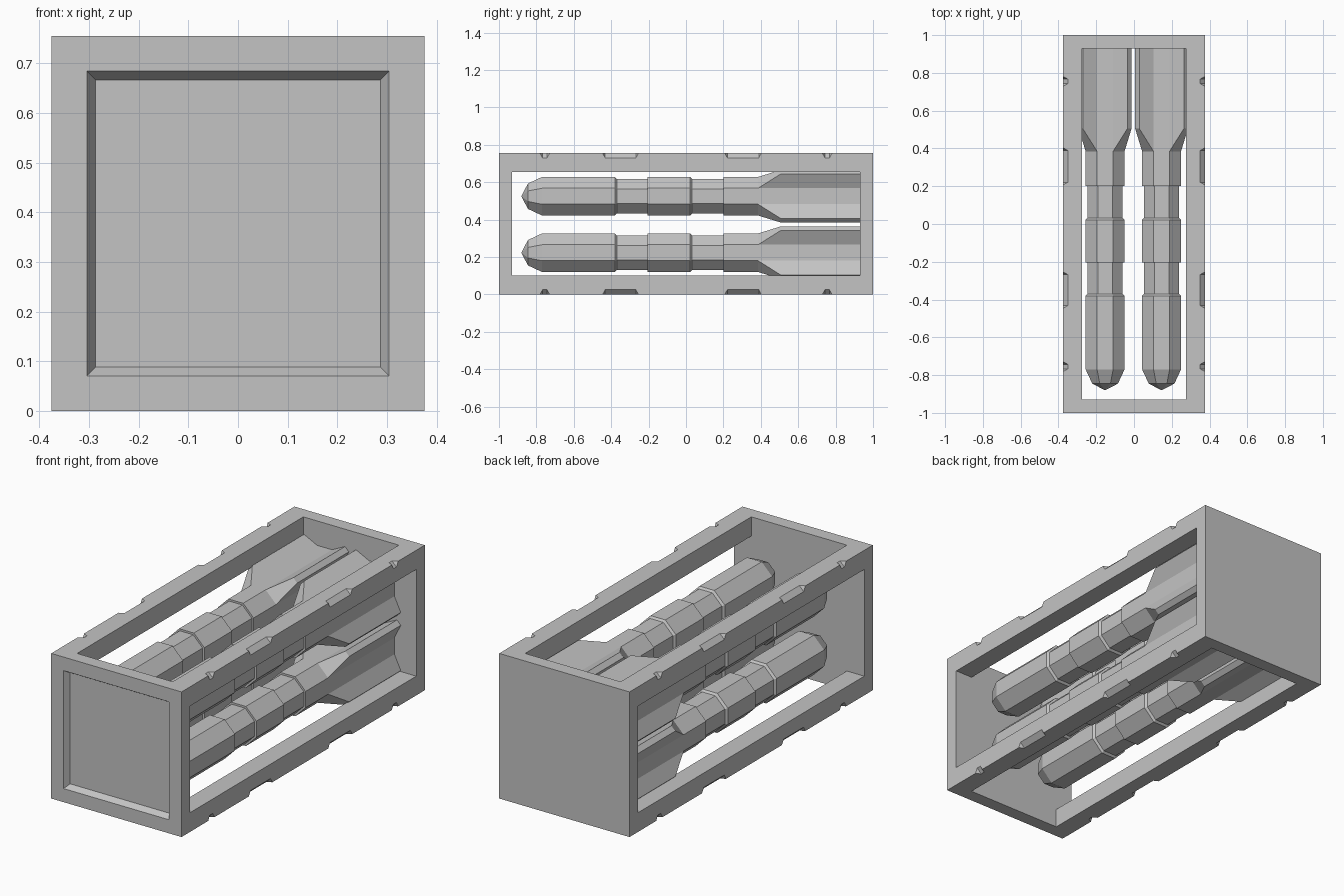
import bpy, bmesh, math

cube = bpy.data.objects.get("Cube")
if cube:
    bpy.data.objects.remove(cube, do_unlink=True)

grey = bpy.data.materials.new("plain grey")
grey.use_nodes = True
colour = (0.55, 0.55, 0.55, 1)
grey.diffuse_color = colour
grey.node_tree.nodes["Principled BSDF"].inputs["Base Color"].default_value = colour

W, H, L = 0.75, 0.755, 2.0      # crate width, height, length
RAIL, WALL = 0.1, 0.07          # corner rail and end wall thickness


def add_object(name, bm, location=(0, 0, 0)):
    bmesh.ops.recalc_face_normals(bm, faces=bm.faces)
    mesh = bpy.data.meshes.new(name)
    bm.to_mesh(mesh)
    bm.free()
    mesh.materials.append(grey)
    obj = bpy.data.objects.new(name, mesh)
    obj.location = location
    bpy.context.collection.objects.link(obj)
    return obj


def add_box(bm, size, centre):
    verts = bmesh.ops.create_cube(bm, size=1)["verts"]
    bmesh.ops.scale(bm, vec=size, verts=verts)
    bmesh.ops.translate(bm, vec=centre, verts=verts)


def loft(bm, sections):
    """Skin (y, outline) sections along y and cap both ends."""
    rings = [[bm.verts.new((x, y, z)) for x, z in pts] for y, pts in sections]
    for a, b in zip(rings, rings[1:]):
        for i in range(len(a)):
            j = (i + 1) % len(a)
            bm.faces.new((a[i], a[j], b[j], b[i]))
    bm.faces.new(rings[0])
    bm.faces.new(rings[-1])


def diamond(x, z, r):
    return [(x + r, z), (x, z + r), (x - r, z), (x, z - r)]


def cut(target, bm):
    cutter = add_object("cutter", bm)
    cutter.hide_render = True
    mod = target.modifiers.new("cut", "BOOLEAN")
    mod.operation = "DIFFERENCE"
    mod.solver = "EXACT"
    mod.object = cutter
    bpy.context.view_layer.objects.active = target
    bpy.ops.object.modifier_apply(modifier=mod.name)
    bpy.data.objects.remove(cutter, do_unlink=True)


# Crate: a block with a bevelled recess in the front wall
bm = bmesh.new()
add_box(bm, (W, L, H), (0, 0, H / 2))
bm.faces.ensure_lookup_table()
front = min(bm.faces, key=lambda f: f.calc_center_median().y)
bmesh.ops.inset_region(bm, faces=[front], thickness=RAIL)
bmesh.ops.inset_region(bm, faces=[front], thickness=0.025, depth=-0.03)
crate = add_object("crate_frame", bm)

# Openings through the sides and through top and bottom
for size in ((1, L - 2 * WALL, H - 2 * RAIL), (W - 2 * RAIL, L - 2 * WALL, 1)):
    bm = bmesh.new()
    add_box(bm, size, (0, 0, H / 2))
    cut(crate, bm)

# Chamfered notches along the four long edges
bm = bmesh.new()
for x in (-W / 2, W / 2):
    for z in (0, H):
        for y, half in ((-0.755, 0.025), (-0.35, 0.095), (0.305, 0.097), (0.755, 0.025)):
            loft(bm, [(y + s * h, diamond(x, z, r)) for s, h, r in (
                (-1, half, 0.002), (-1, half - 0.013, 0.025),
                (1, half - 0.013, 0.025), (1, half, 0.002))])
cut(crate, bm)


# Rockets: octagonal bodies whose diagonal faces flare into four tail fins
def octagon(apothem):
    r = apothem / math.cos(math.pi / 8)
    angles = [math.pi / 8 + i * math.pi / 4 for i in range(8)]
    return [(r * math.cos(a), r * math.sin(a)) for a in angles]


def finned(body):
    """Cross outline: narrow flat sides with corner fins between them."""
    side = body * math.tan(math.pi / 8)
    tip, shoulder = 0.14, 0.118
    quarter = [(body, -side), (body, side), (tip, shoulder), (shoulder, tip)]
    pts = []
    for _ in range(4):
        pts += quarter
        quarter = [(-z, x) for x, z in quarter]
    return pts


def unflared(body):
    """Octagon with the same point count as the finned outline."""
    side = body * math.tan(math.pi / 8)
    quarter = [(body, -side), (body, side), (body, side), (side, body)]
    pts = []
    for _ in range(4):
        pts += quarter
        quarter = [(-z, x) for x, z in quarter]
    return pts


FULL, WAIST = 0.103, 0.093
body_profile = [(-0.88, 0.001), (-0.845, 0.068), (-0.77, FULL), (-0.38, FULL),
                (-0.37, WAIST), (-0.205, WAIST), (-0.205, FULL), (0.022, FULL),
                (0.032, WAIST), (0.2, WAIST), (0.2, FULL), (0.385, FULL)]
bm = bmesh.new()
loft(bm, [(y, octagon(a)) for y, a in body_profile])
loft(bm, [(0.385, unflared(FULL)), (0.505, finned(FULL)), (0.932, finned(FULL))])
bmesh.ops.remove_doubles(bm, verts=bm.verts, dist=0.0005)
inner = [f for f in bm.faces if all(abs(v.co.y - 0.385) < 0.001 for v in f.verts)]
bmesh.ops.delete(bm, geom=inner, context="FACES_ONLY")

first = None
for level, z in (("lower", 0.223), ("upper", 0.525)):
    for side, x in (("right", -0.153), ("left", 0.146)):
        name = f"{level}_{side}_rocket"
        if first is None:
            first = add_object(name, bm, (x, 0, z))
        else:
            copy = bpy.data.objects.new(name, first.data)
            copy.location = (x, 0, z)
            bpy.context.collection.objects.link(copy)
